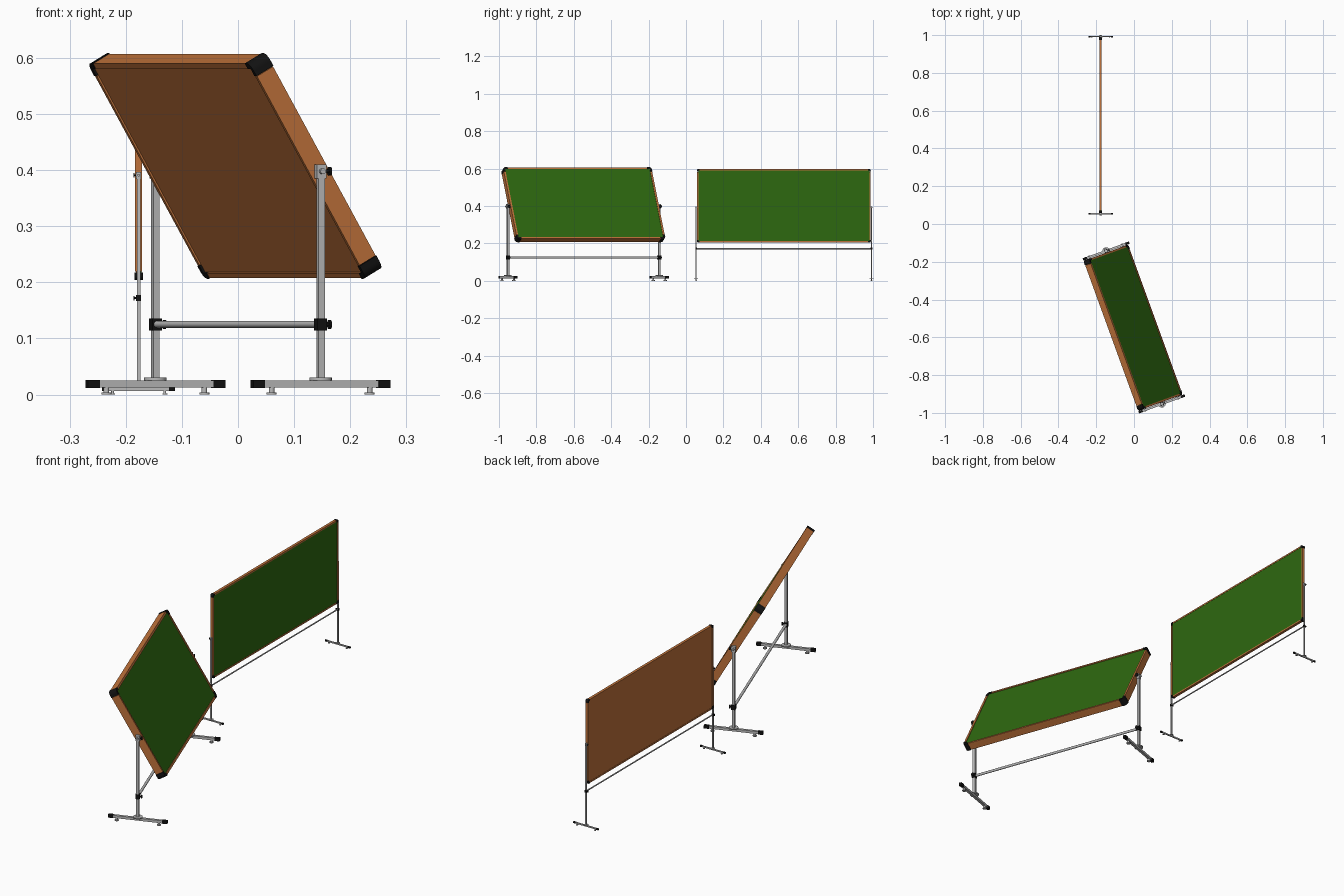
import bpy, bmesh, math
from mathutils import Matrix, Vector

if "Cube" in bpy.data.objects:
    bpy.data.objects.remove(bpy.data.objects["Cube"])


def material(name, rgb):
    m = bpy.data.materials.new(name)
    m.diffuse_color = (*rgb, 1)
    m.use_nodes = True
    m.node_tree.nodes["Principled BSDF"].inputs["Base Color"].default_value = m.diffuse_color
    return m


WOOD = material("orange_wood", (0.53, 0.17, 0.043))
GREEN = material("board_green", (0.027, 0.14, 0.005))
STEEL = material("light_grey_steel", (0.5, 0.5, 0.5))
BLACK = material("black_plastic", (0.006, 0.006, 0.006))


def finish(name, bm, mat, matrix, smooth=False):
    bmesh.ops.recalc_face_normals(bm, faces=bm.faces)
    me = bpy.data.meshes.new(name)
    bm.to_mesh(me)
    bm.free()
    me.materials.append(mat)
    ob = bpy.data.objects.new(name, me)
    bpy.context.collection.objects.link(ob)
    ob.matrix_world = matrix
    if smooth:
        bpy.ops.object.select_all(action='DESELECT')
        ob.select_set(True)
        bpy.context.view_layer.objects.active = ob
        bpy.ops.object.shade_smooth_by_angle()
    return ob


def box(name, mat, matrix, lo, hi):
    bm = bmesh.new()
    lo, hi = Vector(lo), Vector(hi)
    size = hi - lo
    bmesh.ops.create_cube(bm, size=1, matrix=Matrix.Translation((lo + hi) / 2)
                          @ Matrix.Diagonal((*size, 1)))
    return finish(name, bm, mat, matrix)


def rod(name, mat, matrix, a, b, r):
    bm = bmesh.new()
    a, b = Vector(a), Vector(b)
    turn = (b - a).to_track_quat('Z', 'Y').to_matrix().to_4x4()
    bmesh.ops.create_cone(bm, cap_ends=True, segments=20, radius1=r, radius2=r,
                          depth=(b - a).length,
                          matrix=Matrix.Translation((a + b) / 2) @ turn)
    return finish(name, bm, mat, matrix, True)


def corner_cap(name, matrix, sy, sz, hy, hz, t, size, lip, r):
    """L-shaped cap with a rounded outer corner, wrapped round the frame."""
    pts = [(r - r * math.cos(i * math.pi / 12), r - r * math.sin(i * math.pi / 12))
           for i in range(7)]
    pts += [(size, 0), (size, lip), (lip, lip), (lip, size), (0, size)]
    bm = bmesh.new()
    face = bm.faces.new([bm.verts.new((-t / 2, sy * (hy - a), sz * (hz - b)))
                         for a, b in pts])
    ext = bmesh.ops.extrude_face_region(bm, geom=[face])
    bmesh.ops.translate(bm, vec=(t, 0, 0),
                        verts=[v for v in ext["geom"] if isinstance(v, bmesh.types.BMVert)])
    finish(name, bm, BLACK, matrix, True)


def board(tag, matrix, length, width, t, lip, cap):
    """Framed panel: local x is its normal, y its length, z its width."""
    hy, hz, g = length / 2, width / 2, t * 0.09
    for s, side in ((-1, "lower"), (1, "upper")):
        z = sorted((s * hz, s * (hz - lip)))
        box(f"{tag}_{side}_rail", WOOD, matrix,
            (-t / 2, -hy + cap, z[0]), (t / 2, hy - cap, z[1]))
    for s, side in ((-1, "near"), (1, "far")):
        y = sorted((s * hy, s * (hy - lip)))
        box(f"{tag}_{side}_stile", WOOD, matrix,
            (-t / 2, y[0], -hz + cap), (t / 2, y[1], hz - cap))
    iy, iz = hy - lip, hz - lip
    box(f"{tag}_backing", WOOD, matrix, (-t / 2 + g, -iy, -iz), (0, iy, iz))
    box(f"{tag}_writing_surface", GREEN, matrix, (0, -iy, -iz), (t / 2 - g, iy, iz))
    for sy in (-1, 1):
        for sz in (-1, 1):
            corner_cap(f"{tag}_corner_cap", matrix, sy, sz, hy + 0.001, hz + 0.001,
                       t + 0.002, cap, lip + 0.001, cap * 0.6)


def stand(tag, matrix, half, top, bar_z, k, side):
    """Two posts on feet joined by a crossbar; k scales the tube sections."""
    p = 0.006 * k
    f0, f1, foot = 0.013 * k, 0.025 * k, 0.13 * k
    rod(f"{tag}_crossbar", STEEL, matrix, (0, -half, bar_z), (0, half, bar_z), p)
    for s in (-1, 1):
        y = s * half
        box(f"{tag}_post", STEEL, matrix, (-p, y - p, f1), (p, y + p, top))
        # foot bar with end caps, flange and levelling pads
        box(f"{tag}_foot_bar", STEEL, matrix,
            (-foot + 0.02 * k, y - p, f0), (foot - 0.02 * k, y + p, f1))
        rod(f"{tag}_flange", STEEL, matrix, (0, y, f1), (0, y, f1 + 0.005 * k), 0.02 * k)
        for e in (-1, 1):
            x = sorted((e * foot, e * (foot - 0.022 * k)))
            box(f"{tag}_foot_cap", BLACK, matrix,
                (x[0], y - p * 1.15, f0 - 0.001 * k), (x[1], y + p * 1.15, f1 + 0.001 * k))
            px = e * 0.093 * k
            rod(f"{tag}_pad_stem", STEEL, matrix, (px, y, 0.003 * k), (px, y, f0), 0.005 * k)
            rod(f"{tag}_pad", STEEL, matrix, (px, y, 0), (px, y, 0.004 * k), 0.009 * k)
        # crossbar clamp and its knob
        c = 0.009 * k
        box(f"{tag}_clamp", BLACK, matrix, (-c, y - c, bar_z - 0.011 * k),
            (c, y + c, bar_z + 0.011 * k))
        # pivot bracket on top of the post
        box(f"{tag}_pivot_bracket", STEEL, matrix, (-c, y - p * 1.1, top - 0.025 * k),
            (c, y + p * 1.1, top))
        rod(f"{tag}_pivot_pin", STEEL, matrix, (0, y - s * 0.012 * k, top - 0.012 * k),
            (0, y + s * 0.014 * k, top - 0.012 * k), 0.005 * k)
        for z in (bar_z, top - 0.012 * k):
            rod(f"{tag}_knob_stem", BLACK, matrix, (0, y, z), (side * 0.016 * k, y, z), 0.003 * k)
            rod(f"{tag}_knob", BLACK, matrix, (side * 0.015 * k, y, z),
                (side * 0.019 * k, y, z), 0.008 * k)


# Front board: turned and tilted back on a sturdy stand
turn = Matrix.Rotation(math.radians(20), 4, 'Z')
base = Matrix.Translation((0, -0.5475, 0)) @ turn
stand("tilted_stand", base, 0.4305, 0.41, 0.125, 1.0, 1)
tilt = Matrix.Translation((-0.005, 0, 0.4075)) @ Matrix.Rotation(math.radians(-30), 4, 'Y')
board("tilted_board", base @ tilt, 0.844, 0.441, 0.035, 0.01, 0.026)

# Rear board: upright on a slimmer stand
base = Matrix.Translation((-0.177, 0.523, 0))
stand("upright_stand", base, 0.469, 0.397, 0.172, 0.5, -1)
board("upright_board", base @ Matrix.Translation((0, 0, 0.401)), 0.928, 0.392,
      0.0125, 0.007, 0.014)
